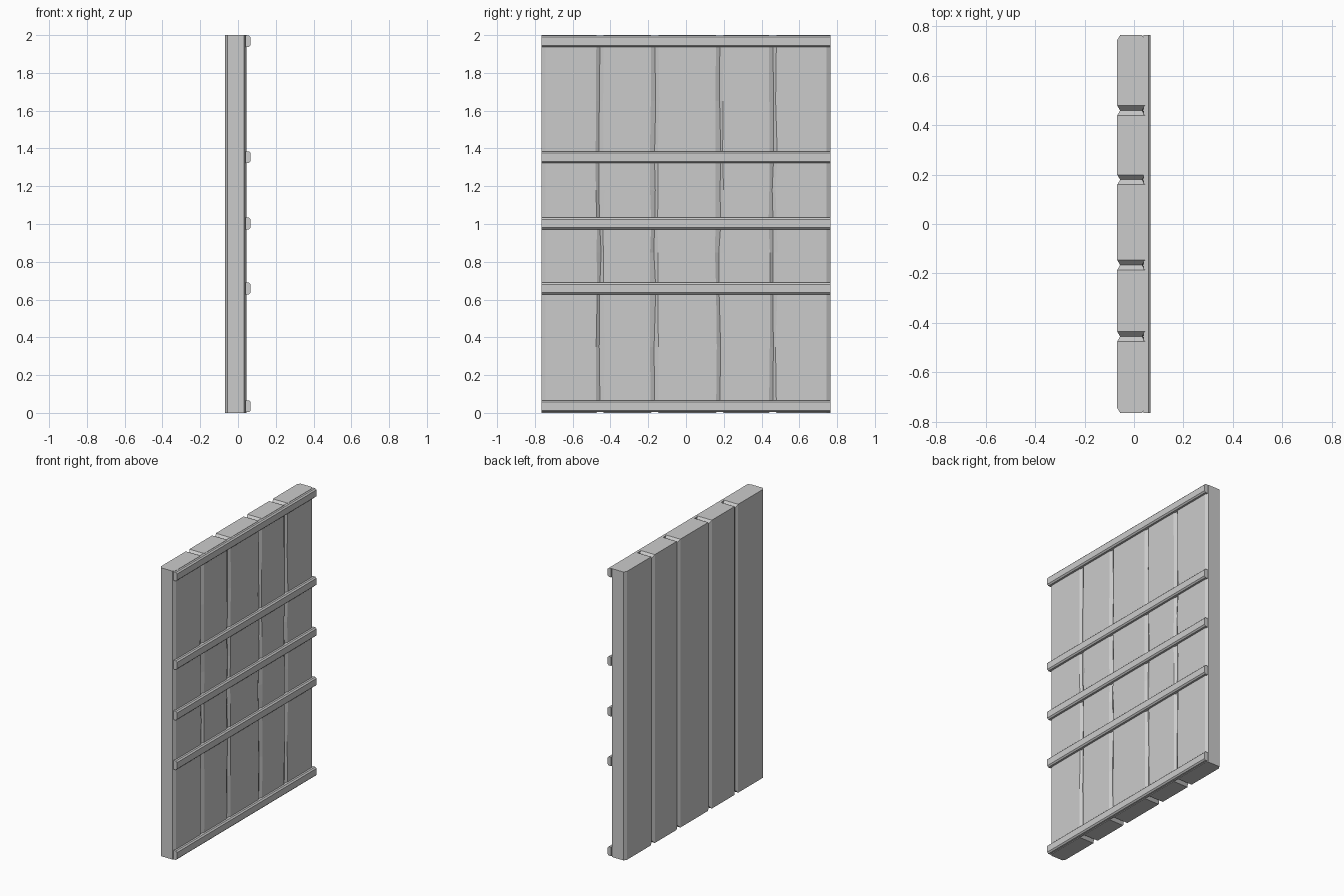
import bpy, bmesh, random

if "Cube" in bpy.data.objects:
    bpy.data.objects.remove(bpy.data.objects["Cube"])

random.seed(4)
HALF_W = 0.764           # half width of the panel
BACK, FRONT = -0.068, 0.045
CUT, HALF_G = 0.012, 0.02  # groove depth and half width
END_CUT = 0.022          # groove depth at the top and bottom ends
GROOVES = [-0.455, -0.166, 0.179, 0.459]
LEVELS = [0, 0.35, 0.66, 0.85, 1.0, 1.18, 1.35, 1.65, 2.0]


def new_object(name, bm):
    bmesh.ops.recalc_face_normals(bm, faces=bm.faces)
    mesh = bpy.data.meshes.new(name)
    bm.to_mesh(mesh)
    bm.free()
    obj = bpy.data.objects.new(name, mesh)
    bpy.context.collection.objects.link(obj)
    return obj


# Plank slab: columns of (y, surface inset, is groove valley)
columns = [(-HALF_W, CUT, False), (-HALF_W + HALF_G, 0, False)]
for g in GROOVES:
    columns += [(g - HALF_G, 0, False), (g, CUT, True), (g + HALF_G, 0, False)]
columns += [(HALF_W - HALF_G, 0, False), (HALF_W, CUT, False)]

bm = bmesh.new()


def surface(x, inward, wobble):
    grid = []
    for i, (y, inset, valley) in enumerate(columns):
        col = []
        for z in LEVELS:
            inner = 0 < z < 2
            # worn edges wander slightly on the railed side
            dy = random.uniform(-wobble, wobble) if inner and 1 < i < len(columns) - 2 else 0
            if valley and not inner:
                z += END_CUT if z == 0 else -END_CUT
            col.append(bm.verts.new((x + inward * inset, y + dy, z)))
        grid.append(col)
    for a, b in zip(grid, grid[1:]):
        for j in range(len(LEVELS) - 1):
            bm.faces.new((a[j], b[j], b[j + 1], a[j + 1]))
    return grid


back = surface(BACK, 1, 0)
front = surface(FRONT, -1, 0.006)
# Top and bottom ends
for i in range(len(columns) - 1):
    for j in (0, -1):
        bm.faces.new((back[i][j], back[i + 1][j], front[i + 1][j], front[i][j]))
# Outer sides
for i in (0, -1):
    for j in range(len(LEVELS) - 1):
        bm.faces.new((back[i][j], back[i][j + 1], front[i][j + 1], front[i][j]))
new_object("plank_panel", bm)


# Cross rails with a chamfered outer face
def rail(name, z0, z1):
    c = 0.009
    profile = [(FRONT - 0.006, z0), (0.058, z0), (0.067, z0 + c),
               (0.067, z1 - c), (0.058, z1), (FRONT - 0.006, z1)]
    bm = bmesh.new()
    ends = [[bm.verts.new((x, y, z)) for x, z in profile] for y in (-HALF_W, HALF_W)]
    for end in ends:
        bm.faces.new(end)
    n = len(profile)
    for k in range(n):
        m = (k + 1) % n
        bm.faces.new((ends[0][k], ends[0][m], ends[1][m], ends[1][k]))
    new_object(name, bm)


rails = {"bottom_rail": (0.004, 0.066), "lower_rail": (0.628, 0.69),
         "middle_rail": (0.972, 1.034), "upper_rail": (1.323, 1.385),
         "top_rail": (1.937, 1.998)}
for name, (z0, z1) in rails.items():
    rail(name, z0, z1)
